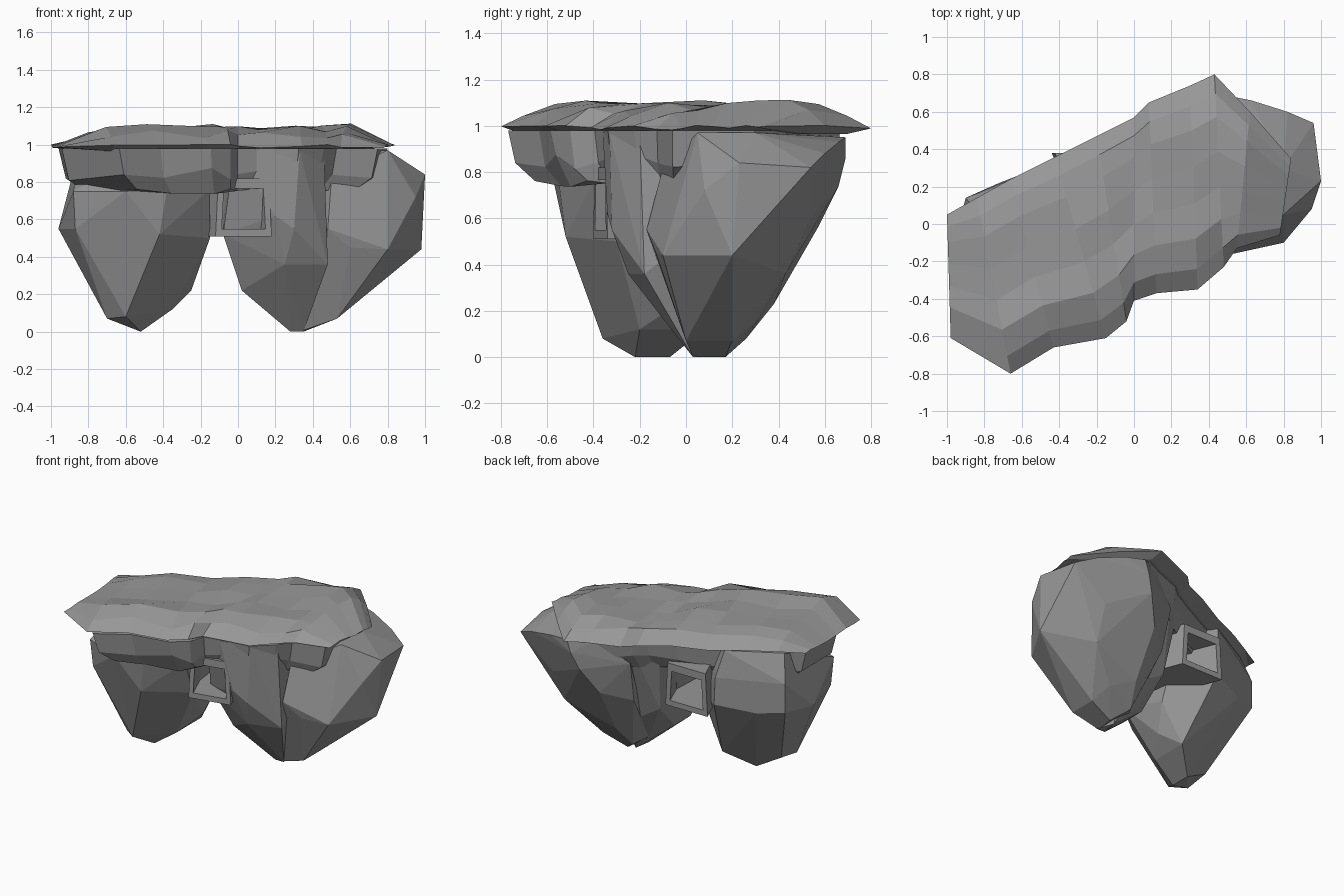
import bpy, bmesh, math, random
from mathutils import Vector

random.seed(4)
cube = bpy.data.objects.get("Cube")
if cube:
    bpy.data.objects.remove(cube, do_unlink=True)

stone = bpy.data.materials.new("grey stone")
stone.use_nodes = True
grey = (0.31, 0.31, 0.31, 1)
stone.diffuse_color = grey
stone.node_tree.nodes["Principled BSDF"].inputs["Base Color"].default_value = grey


def finish(bm, name):
    bmesh.ops.recalc_face_normals(bm, faces=bm.faces)
    mesh = bpy.data.meshes.new(name)
    bm.to_mesh(mesh)
    bm.free()
    mesh.materials.append(stone)
    obj = bpy.data.objects.new(name, mesh)
    bpy.context.collection.objects.link(obj)
    return obj


def rock(name, points):
    """Faceted boulder wrapped around a few corner points."""
    bm = bmesh.new()
    for p in points:
        bm.verts.new(p)
    result = bmesh.ops.convex_hull(bm, input=bm.verts)
    spare = {e for key in ("geom_interior", "geom_unused") for e in result[key]}
    bmesh.ops.delete(bm, geom=[e for e in spare if isinstance(e, bmesh.types.BMVert)],
                     context="VERTS")
    bmesh.ops.dissolve_limit(bm, angle_limit=math.radians(4),
                             verts=bm.verts, edges=bm.edges)
    return finish(bm, name)


# Long edges of the slab, from left end to right end of the outline
front = [(-.98, -.61), (-.66, -.8), (-.43, -.66), (-.15, -.61), (-.04, -.52), (0, -.41),
         (.12, -.37), (.34, -.35), (.48, -.23), (.55, -.13), (.78, -.06)]
back = [(-1, .05), (-.84, .14), (-.66, .24), (-.42, .36), (-.2, .47), (0, .57),
        (.08, .65), (.3, .74), (.43, .8), (.62, .6), (.84, .35)]
front = [Vector(p) for p in front]
back = [Vector(p) for p in back]
steps = [0, .1, .25, .42, .6, .78, .9, 1]
swell = [0, .055, .09, .085, .085, .085, .055, 0]
last = len(front) - 1


# Slab: bumpy top and flat underside sharing one rim
def slab():
    bm = bmesh.new()

    def sheet(rim, height):
        grid = []
        for i in range(last + 1):
            row = []
            for j, t in enumerate(steps):
                if rim and (i in (0, last) or j in (0, len(steps) - 1)):
                    row.append(rim[i][j])
                    continue
                p = front[i].lerp(back[i], t)
                row.append(bm.verts.new((p.x, p.y, height(i, j))))
            grid.append(row)
        for i in range(last):
            for j in range(len(steps) - 1):
                bm.faces.new((grid[i][j], grid[i + 1][j],
                              grid[i + 1][j + 1], grid[i][j + 1]))
        return grid

    def bump(i, j):
        if i in (0, last) or swell[j] == 0:
            return .99 + random.uniform(-.008, .012)
        return 1 + swell[j] + random.uniform(-.025, .03)

    top = sheet(None, bump)
    sheet(top, lambda i, j: .965)
    finish(bm, "slab")


slab()


# Collar: overhanging ledge below the slab, cut short at one corner and along the back
def collar():
    outline = [Vector((-.98, -.42))] + front[1:]
    outline += [b.lerp(f, .1) for f, b in zip(front, back)][::-1]
    centre = sum(outline, Vector((0, 0))) / len(outline)
    bm = bmesh.new()
    rings = []
    for size, z, wobble in ((.96, .98, 0), (.92, .84, .035), (.81, .75, .015)):
        ring = []
        for p in outline:
            q = centre.lerp(p, size)
            ring.append(bm.verts.new((q.x, q.y, z + random.uniform(-wobble, wobble))))
        rings.append(ring)
    n = len(outline)
    for low, high in zip(rings, rings[1:]):
        for i in range(n):
            k = (i + 1) % n
            bm.faces.new((low[i], low[k], high[k], high[i]))
    bm.faces.new(rings[0])
    bm.faces.new(rings[-1])
    bmesh.ops.triangulate(bm, faces=[f for f in bm.faces if len(f.verts) > 4])
    finish(bm, "collar")


collar()

# Right-hand rock on the model's own right (-x)
rock("right_rock", [
    (-.85, .08, .97), (-.5, .27, .97), (-.25, 0, .97), (-.5, -.35, .97),
    (-.88, -.45, .75), (-.9, .14, .78), (-.75, .2, .8), (-.46, .32, .78),
    (-.2, -.1, .77), (-.15, -.4, .76), (-.38, -.55, .76), (-.6, -.57, .75),
    (-.96, -.1, .55), (-.9, .14, .57), (-.72, .22, .55), (-.45, .32, .58), (-.2, .1, .53),
    (-.15, -.3, .5), (-.42, -.52, .52), (-.87, -.43, .55), (-.2, .05, .4),
    (-.62, -.47, .42), (-.25, -.05, .22), (-.35, .08, .12), (-.35, -.2, .12),
    (-.6, -.36, .08), (-.7, -.28, .07), (-.7, -.1, .1), (-.52, -.22, 0), (-.52, -.07, 0)])

# Left rock: front column and wide outer lobe
rock("left_rock_column", [
    (-.02, -.33, .97), (.1, -.36, .97), (.33, -.33, .97), (.46, -.2, .97), (.45, .6, .97),
    (.1, .52, .97), (-.05, .38, .85), (-.08, -.2, .52), (-.08, .2, .58), (0, .3, .42),
    (.2, -.34, .62), (.3, -.32, .55), (.48, -.18, .36), (.25, -.25, .36), (.02, -.08, .22),
    (.02, .1, .22), (.1, .05, .16), (.18, .17, .12), (.2, .32, .3),
    (.28, .03, 0), (.35, .03, 0), (.3, .15, 0)])
rock("left_rock_lobe", [
    (.53, 0, .07), (.53, .2, .07), (.33, .03, 0), (.35, .17, 0), (.25, .26, .08),
    (.18, .17, .12), (.47, .31, .16), (.68, .43, .36), (.98, .2, .44), (.8, -.1, .44),
    (.6, -.13, .45), (.48, -.17, .55), (.57, -.07, .65), (.64, -.02, .76), (.5, -.1, .82),
    (1, .23, .84), (.95, .08, .72), (.8, .05, .97), (.8, .3, .97), (.96, .54, .82),
    (.82, .6, .88), (.63, .66, .93), (.48, .69, .95), (.4, .66, .74), (.3, .57, .56),
    (.3, .47, .4), (.3, .38, .23), (.1, .5, .8), (.12, .43, .5), (.7, .54, .6),
    (.45, .69, .86), (.3, .6, .96)])


# Tunnel: square passage between the rocks, open at both ends
def tunnel():
    bm = bmesh.new()
    ends = []
    for mid, side in ((Vector((.03, -.37)), Vector((.15, .03))),
                      (Vector((-.27, .38)), Vector((.17, 0)))):
        rings = []
        for size, low, high in ((1, .51, .82), (.78, .55, .765)):
            corners = ((-size, low), (size, low), (size * .9, high), (-size * .9, high))
            ring = [bm.verts.new((*(mid + side * s), z)) for s, z in corners]
            rings.append(ring)
        ends.append(rings)
    for i in range(4):
        k = (i + 1) % 4
        for rings in ends:
            bm.faces.new((rings[0][i], rings[0][k], rings[1][k], rings[1][i]))
        for a, b in zip(*ends):
            bm.faces.new((a[i], a[k], b[k], b[i]))
    finish(bm, "tunnel")


tunnel()
